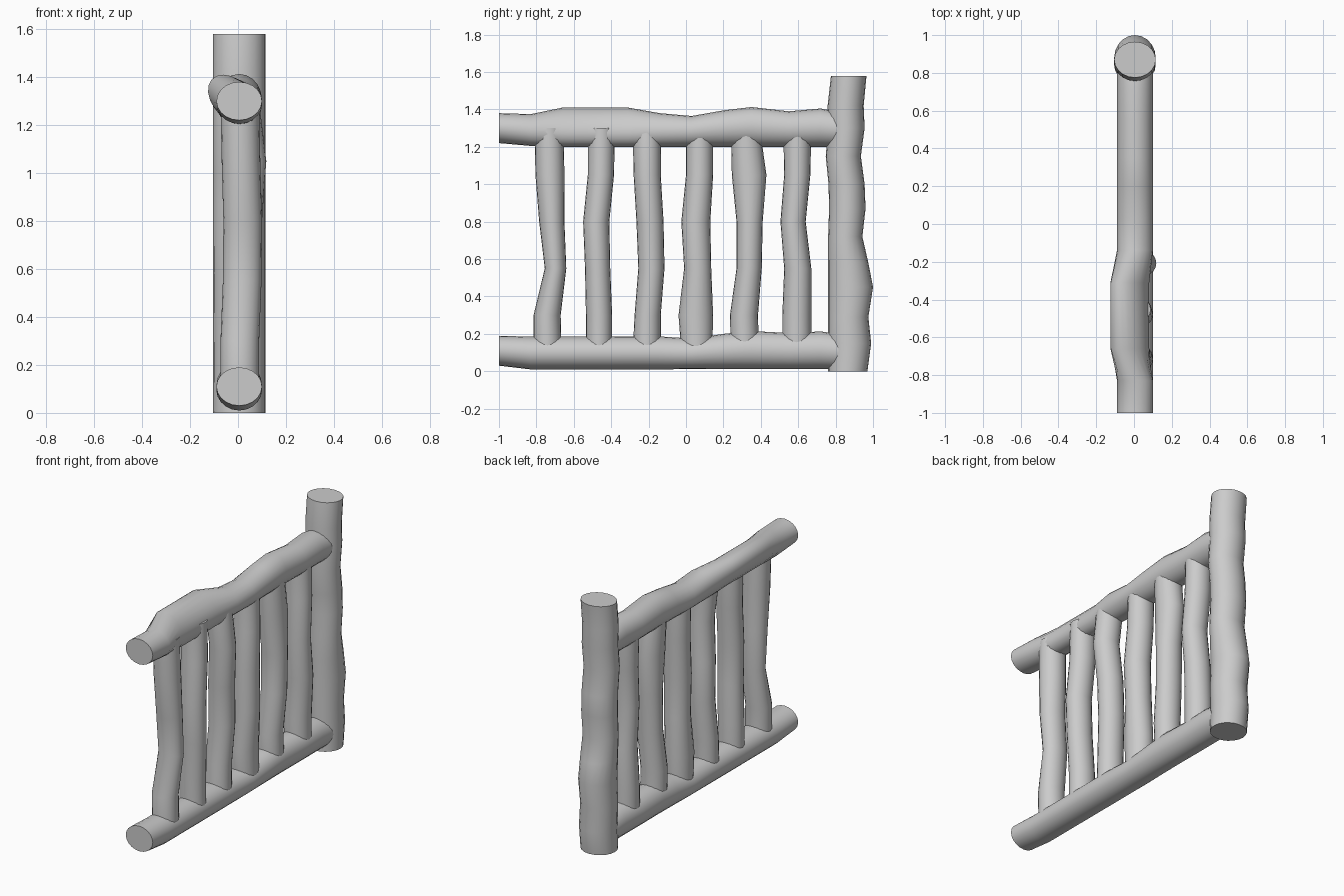
import bpy, bmesh, math

if "Cube" in bpy.data.objects:
    bpy.data.objects.remove(bpy.data.objects["Cube"])

SIDES = 20


def log(name, axis, stations):
    """Wobbly log. Each station: position along axis, x min, x max,
    min and max on the remaining axis, and an optional shear of x."""
    bm = bmesh.new()
    rings = []
    for t, x0, x1, v0, v1, *shear in stations:
        ring = []
        for i in range(SIDES):
            a = 2 * math.pi * i / SIDES
            s = shear[0] if shear else 0
            x = (x0 + x1) / 2 + (x1 - x0) / 2 * math.cos(a) + s * math.sin(a)
            v = (v0 + v1) / 2 + (v1 - v0) / 2 * math.sin(a)
            ring.append(bm.verts.new((x, t, v) if axis == 'Y' else (x, v, t)))
        rings.append(ring)
    for r0, r1 in zip(rings, rings[1:]):
        for i in range(SIDES):
            j = (i + 1) % SIDES
            bm.faces.new((r0[i], r0[j], r1[j], r1[i]))
    bm.faces.new(rings[0])
    bm.faces.new(rings[-1])
    bmesh.ops.recalc_face_normals(bm, faces=bm.faces[:])
    mesh = bpy.data.meshes.new(name)
    bm.to_mesh(mesh)
    bm.free()
    ob = bpy.data.objects.new(name, mesh)
    bpy.context.collection.objects.link(ob)
    bpy.ops.object.select_all(action='DESELECT')
    ob.select_set(True)
    bpy.context.view_layer.objects.active = ob
    bpy.ops.object.shade_smooth_by_angle(angle=math.radians(40))
    return ob


# Upright end post: height, near y, far y
post = [(0, .76, .97), (.15, .76, .99), (.29, .76, .975), (.45, .76, 1.0),
        (.58, .76, .975), (.72, .76, .943), (.87, .765, .96), (1.0, .762, .955),
        (1.15, .747, .935), (1.3, .76, .955), (1.42, .757, .95), (1.58, .775, .965)]
log("end_post", 'Z', [(z, -.105, .115, a, b) for z, a, b in post])

# Top rail, with a bulge leaning to one side near the free end
L, R = -.09, .1
log("top_rail", 'Y', [
    (-1, L, R, 1.22, 1.38), (-.83, L, R, 1.205, 1.375),
    (-.66, -.117, .073, 1.2, 1.41, -.04), (-.31, -.117, .073, 1.2, 1.41, -.04),
    (-.14, L, R, 1.2, 1.38), (.03, L, R, 1.2, 1.365), (.2, L, R, 1.2, 1.395),
    (.35, L, R, 1.2, 1.413), (.55, L, R, 1.2, 1.39), (.72, L, R, 1.2, 1.405),
    (.85, L, R, 1.2, 1.38)])

# Bottom rail: y, underside, top
bottom = [(-1, .03, .19), (-.83, .01, .185), (-.15, .01, .187), (.03, .012, .175),
          (.2, .012, .2), (.35, .012, .215), (.55, .012, .205), (.72, .012, .213),
          (.85, .012, .195)]
log("bottom_rail", 'Y', [(y, L, R, a, b) for y, a, b in bottom])

# Balusters: y edges at shared heights
heights = [.1, .3, .55, .8, 1.05, 1.3]
edges = [
    [(-.815, -.665), (-.815, -.67), (-.755, -.64), (-.785, -.65), (-.805, -.65), (-.81, -.655)],
    [(-.535, -.395), (-.535, -.395), (-.54, -.405), (-.55, -.41), (-.525, -.385), (-.525, -.38)],
    [(-.285, -.135), (-.275, -.135), (-.255, -.115), (-.265, -.12), (-.28, -.135), (-.285, -.135)],
    [(-.025, .14), (-.04, .145), (-.01, .135), (-.025, .13), (0, .145), (0, .145)],
    [(.24, .39), (.235, .385), (.27, .405), (.27, .41), (.245, .43), (.24, .395)],
    [(.515, .67), (.515, .67), (.525, .67), (.505, .64), (.525, .665), (.52, .67)],
]
for n, row in enumerate(edges):
    # sideways wobble; the third baluster bows out near its top
    sway = [0, 0, .01, .012, .03 if n == 2 else .005, 0]
    log(f"baluster_{n + 1}", 'Z',
        [(z, -.073 + s, .088 + s, a, b) for z, s, (a, b) in zip(heights, sway, row)])
